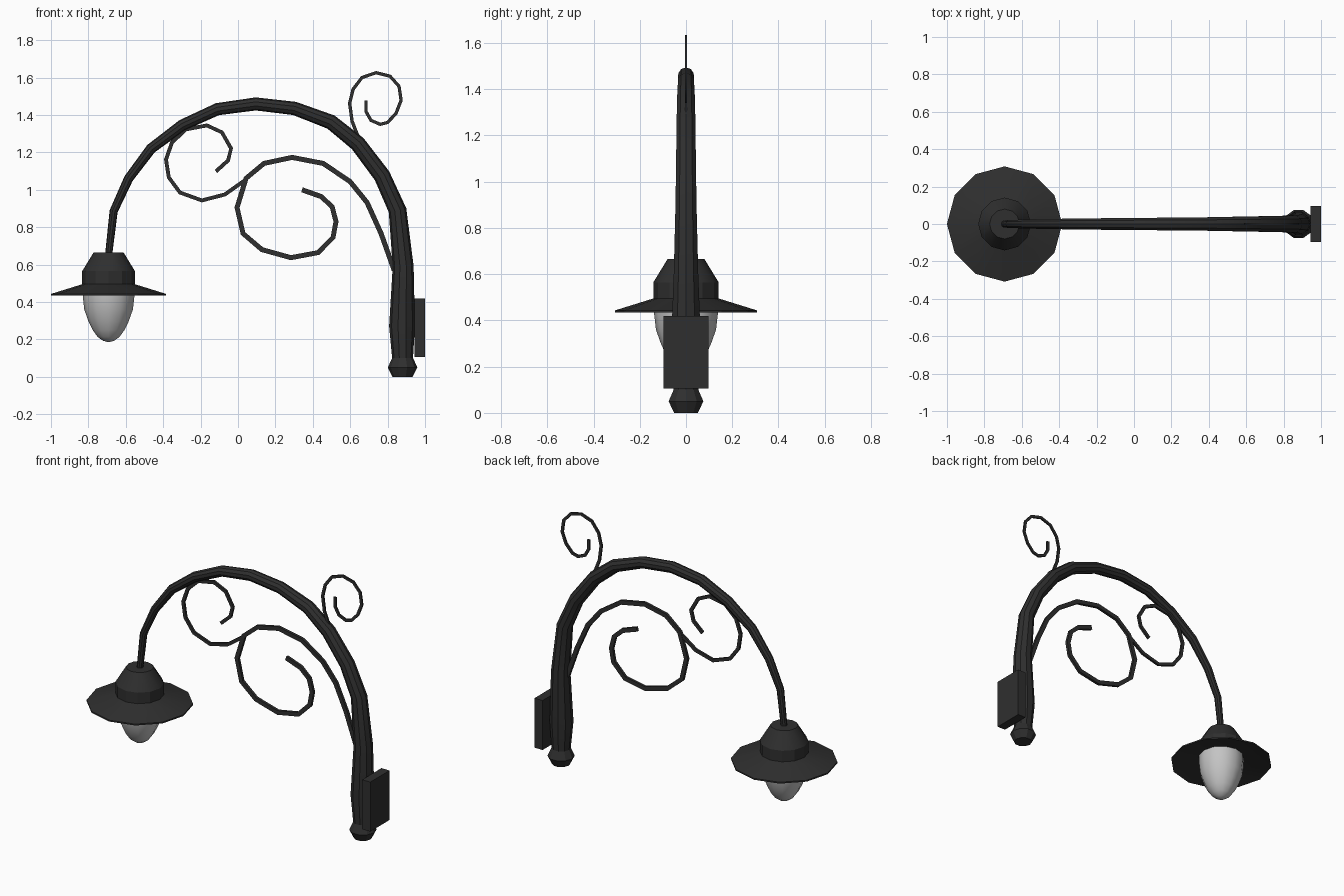
import bpy, bmesh, math
from mathutils import Vector

if "Cube" in bpy.data.objects:
    bpy.data.objects.remove(bpy.data.objects["Cube"])


def material(name, v):
    m = bpy.data.materials.new(name)
    m.diffuse_color = (v, v, v, 1)
    m.use_nodes = True
    m.node_tree.nodes["Principled BSDF"].inputs["Base Color"].default_value = m.diffuse_color
    return m


IRON = material("dark_iron", 0.028)
GLASS = material("frosted_glass", 0.55)


def finish(name, bm, mat, angle=35):
    bmesh.ops.recalc_face_normals(bm, faces=bm.faces[:])
    me = bpy.data.meshes.new(name)
    bm.to_mesh(me)
    bm.free()
    me.materials.append(mat)
    for p in me.polygons:
        p.use_smooth = True
    me.set_sharp_from_angle(angle=math.radians(angle))
    ob = bpy.data.objects.new(name, me)
    bpy.context.collection.objects.link(ob)
    return ob


def skin(bm, rings, closed=False):
    n = len(rings[0])
    for a, b in zip(rings, rings[1:] + (rings[:1] if closed else [])):
        for i in range(n):
            j = (i + 1) % n
            bm.faces.new((a[i], a[j], b[j], b[i]))
    if not closed:
        bm.faces.new(rings[0])
        bm.faces.new(rings[-1])


def sweep(name, pts, sides, depth=1.0, phase=0.0):
    """Tube along (x, z, radius) points in the y = 0 plane; depth scales its y size."""
    bm = bmesh.new()
    path = [Vector((p[0], 0, p[1])) for p in pts]
    rings = []
    for k, c in enumerate(path):
        t = path[min(k + 1, len(path) - 1)] - path[max(k - 1, 0)]
        n = Vector((t.z, 0, -t.x)).normalized()
        ring = []
        for i in range(sides):
            a = phase + math.tau * i / sides
            off = n * math.cos(a) + Vector((0, math.sin(a) * depth, 0))
            ring.append(bm.verts.new(c + off * pts[k][2]))
        rings.append(ring)
    skin(bm, rings)
    return finish(name, bm, IRON)


def lathe(name, profile, x, sides, mat, closed=False, angle=28):
    """Turned part from (radius, z) points around a vertical axis at x."""
    bm = bmesh.new()
    rings = [[bm.verts.new((x + r * math.cos(math.tau * i / sides),
                            r * math.sin(math.tau * i / sides), z))
              for i in range(sides)] for r, z in profile]
    skin(bm, rings, closed)
    return finish(name, bm, mat, angle)


# Curved, tapering main arm
sweep("main_arm", [
    (0.88, 0.09, 0.055), (0.877, 0.27, 0.069), (0.883, 0.59, 0.056),
    (0.853, 0.89, 0.048), (0.77, 1.075, 0.045), (0.64, 1.247, 0.043),
    (0.497, 1.362, 0.04), (0.302, 1.435, 0.036), (0.095, 1.459, 0.035),
    (-0.11, 1.431, 0.033), (-0.298, 1.345, 0.031), (-0.465, 1.22, 0.028),
    (-0.585, 1.06, 0.025), (-0.665, 0.885, 0.022), (-0.692, 0.65, 0.019)], 10)

# Flat iron scrolls
def scroll(name, pts, half_width, depth):
    sweep(name, [(x, z, half_width * math.sqrt(2)) for x, z in pts],
          4, depth, math.pi / 4)


scroll("top_scroll", [
    (0.65, 1.265), (0.61, 1.366), (0.597, 1.462), (0.615, 1.537), (0.663, 1.6),
    (0.738, 1.626), (0.813, 1.607), (0.861, 1.553), (0.872, 1.478),
    (0.845, 1.409), (0.8, 1.36), (0.76, 1.35), (0.711, 1.371),
    (0.684, 1.419), (0.684, 1.478)], 0.009, 0.55)
scroll("large_scroll", [
    (0.835, 0.57), (0.765, 0.766), (0.69, 0.932), (0.599, 1.044), (0.455, 1.141),
    (0.289, 1.173), (0.139, 1.141), (0.043, 1.061), (-0.005, 0.905),
    (0.027, 0.766), (0.128, 0.68), (0.283, 0.637), (0.428, 0.664),
    (0.508, 0.745), (0.524, 0.83), (0.503, 0.91), (0.444, 0.964),
    (0.342, 1.0)], 0.0135, 0.65)
scroll("small_scroll", [
    (0.043, 1.055), (-0.07, 0.975), (-0.193, 0.943), (-0.31, 0.985),
    (-0.37, 1.066), (-0.385, 1.162), (-0.353, 1.253), (-0.278, 1.323),
    (-0.166, 1.344), (-0.086, 1.307), (-0.037, 1.221), (-0.053, 1.157),
    (-0.118, 1.098)], 0.0105, 0.65)

# Knob at the foot of the arm
lathe("foot_knob", [(0.054, 0), (0.079, 0.05), (0.054, 0.105)], 0.88, 10, IRON)

# Wall plate
bm = bmesh.new()
bmesh.ops.create_cube(bm, size=1)
for v in bm.verts:
    v.co = (0.9715 + v.co.x * 0.057, v.co.y * 0.194, 0.2625 + v.co.z * 0.315)
finish("wall_plate", bm, IRON)

# Lamp shade: cap and wide brim, hollow below
lathe("lamp_shade", [
    (0.08, 0.665), (0.141, 0.565), (0.141, 0.495), (0.308, 0.443),
    (0.308, 0.434), (0.136, 0.475)], -0.692, 12, IRON)

# Glass bulb cover
lathe("glass_cover", [
    (0.137, 0.478), (0.138, 0.43), (0.13, 0.36), (0.107, 0.295), (0.085, 0.25),
    (0.058, 0.213), (0.03, 0.193), (0.006, 0.186)], -0.692, 12, GLASS, angle=50)
